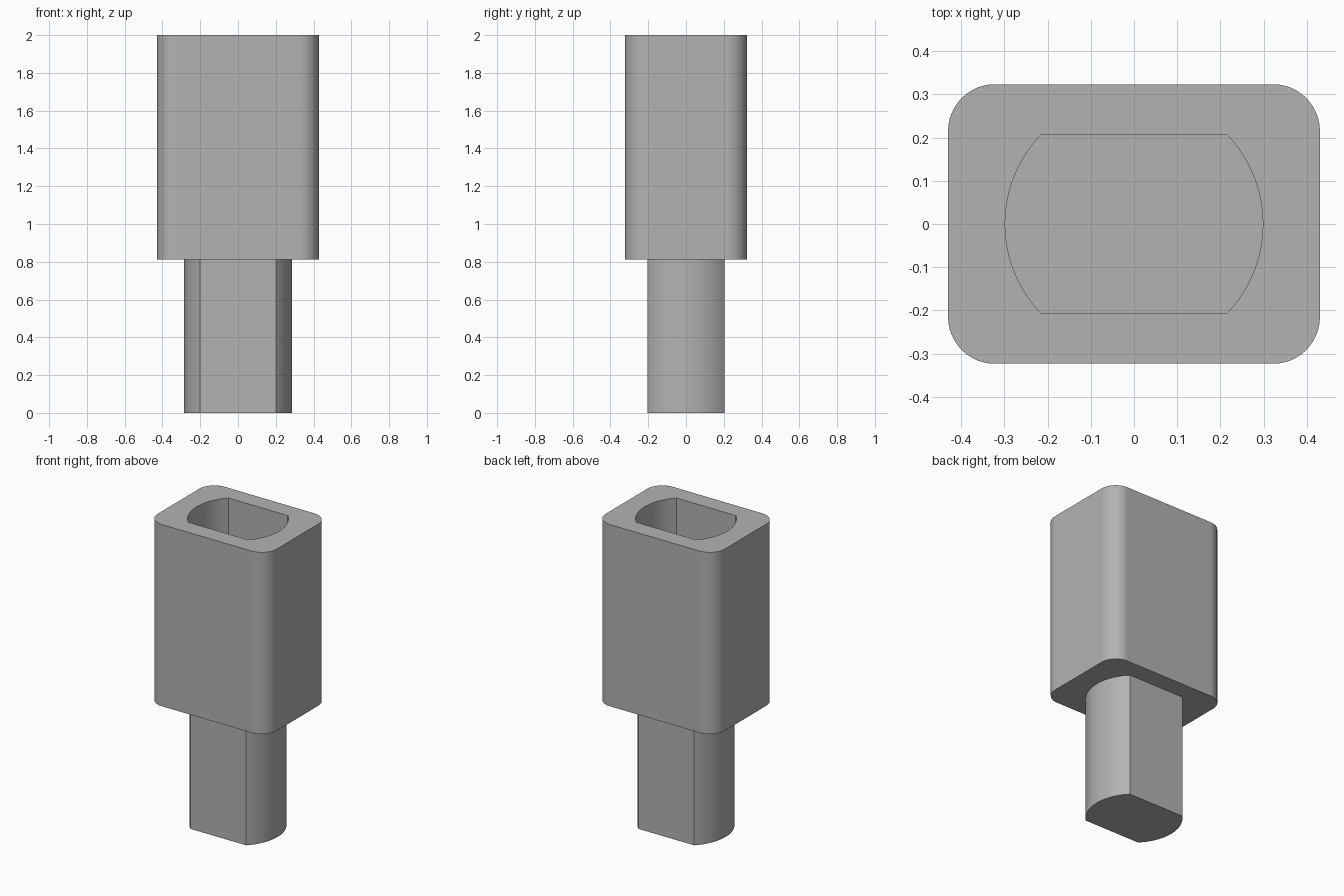
import bpy
import bmesh
from math import cos, sin, pi, asin, radians

if "Cube" in bpy.data.objects:
    bpy.data.objects.remove(bpy.data.objects["Cube"], do_unlink=True)


def rounded_rectangle(half_x, half_y, radius, steps=12):
    """Counter-clockwise outline with a quarter arc at each corner."""
    points = []
    for quarter, (sx, sy) in enumerate([(1, 1), (-1, 1), (-1, -1), (1, -1)]):
        for i in range(steps + 1):
            a = (quarter + i / steps) * pi / 2
            points.append((sx * (half_x - radius) + radius * cos(a),
                           sy * (half_y - radius) + radius * sin(a)))
    return points


def double_flat_circle(radius, half_y, steps=24):
    """Counter-clockwise circle cut flat at the front and back."""
    limit = asin(half_y / radius)
    points = []
    for start in (0, pi):
        for i in range(steps + 1):
            a = start - limit + 2 * limit * i / steps
            points.append((radius * cos(a), radius * sin(a)))
    return points


def add_ring(bm, outline, z):
    verts = [bm.verts.new((x, y, z)) for x, y in outline]
    edges = [bm.edges.new((v, verts[(i + 1) % len(verts)])) for i, v in enumerate(verts)]
    return verts, edges


def add_wall(bm, lower, upper):
    a, b = lower[0], upper[0]
    for i in range(len(a)):
        j = (i + 1) % len(a)
        bm.faces.new((a[i], a[j], b[j], b[i]))


def add_collar(bm, outer, inner):
    """Flat face between an outer and an inner outline."""
    bmesh.ops.triangle_fill(bm, use_beauty=True, edges=outer[1] + inner[1])


SHOULDER_Z, TOP_Z, SOCKET_FLOOR_Z = 0.813, 2.0, 1.17
body_outline = rounded_rectangle(0.43, 0.323, 0.108)
peg_outline = double_flat_circle(0.287, 0.204)
socket_outline = double_flat_circle(0.298, 0.207)

bm = bmesh.new()
# Peg
peg_bottom = add_ring(bm, peg_outline, 0)
peg_top = add_ring(bm, peg_outline, SHOULDER_Z)
bm.faces.new(peg_bottom[0])
add_wall(bm, peg_bottom, peg_top)
# Body
body_bottom = add_ring(bm, body_outline, SHOULDER_Z)
body_top = add_ring(bm, body_outline, TOP_Z)
add_collar(bm, body_bottom, peg_top)
add_wall(bm, body_bottom, body_top)
# Socket
socket_top = add_ring(bm, socket_outline, TOP_Z)
socket_floor = add_ring(bm, socket_outline, SOCKET_FLOOR_Z)
add_collar(bm, body_top, socket_top)
add_wall(bm, socket_floor, socket_top)
bm.faces.new(socket_floor[0])
bmesh.ops.recalc_face_normals(bm, faces=bm.faces)

mesh = bpy.data.meshes.new("socket_extension")
bm.to_mesh(mesh)
bm.free()
adapter = bpy.data.objects.new("socket_extension", mesh)
bpy.context.collection.objects.link(adapter)

# Material
grey = bpy.data.materials.new("plain_grey")
grey.use_nodes = True
colour = (0.45, 0.45, 0.45, 1)
grey.diffuse_color = colour
grey.node_tree.nodes["Principled BSDF"].inputs["Base Color"].default_value = colour
mesh.materials.append(grey)

# Smooth curved walls, crisp rims, undistorted flats
bpy.ops.object.select_all(action="DESELECT")
adapter.select_set(True)
bpy.context.view_layer.objects.active = adapter
bpy.ops.object.shade_smooth_by_angle(angle=radians(30))
weighted = adapter.modifiers.new("even_flats", "WEIGHTED_NORMAL")
weighted.keep_sharp = True
